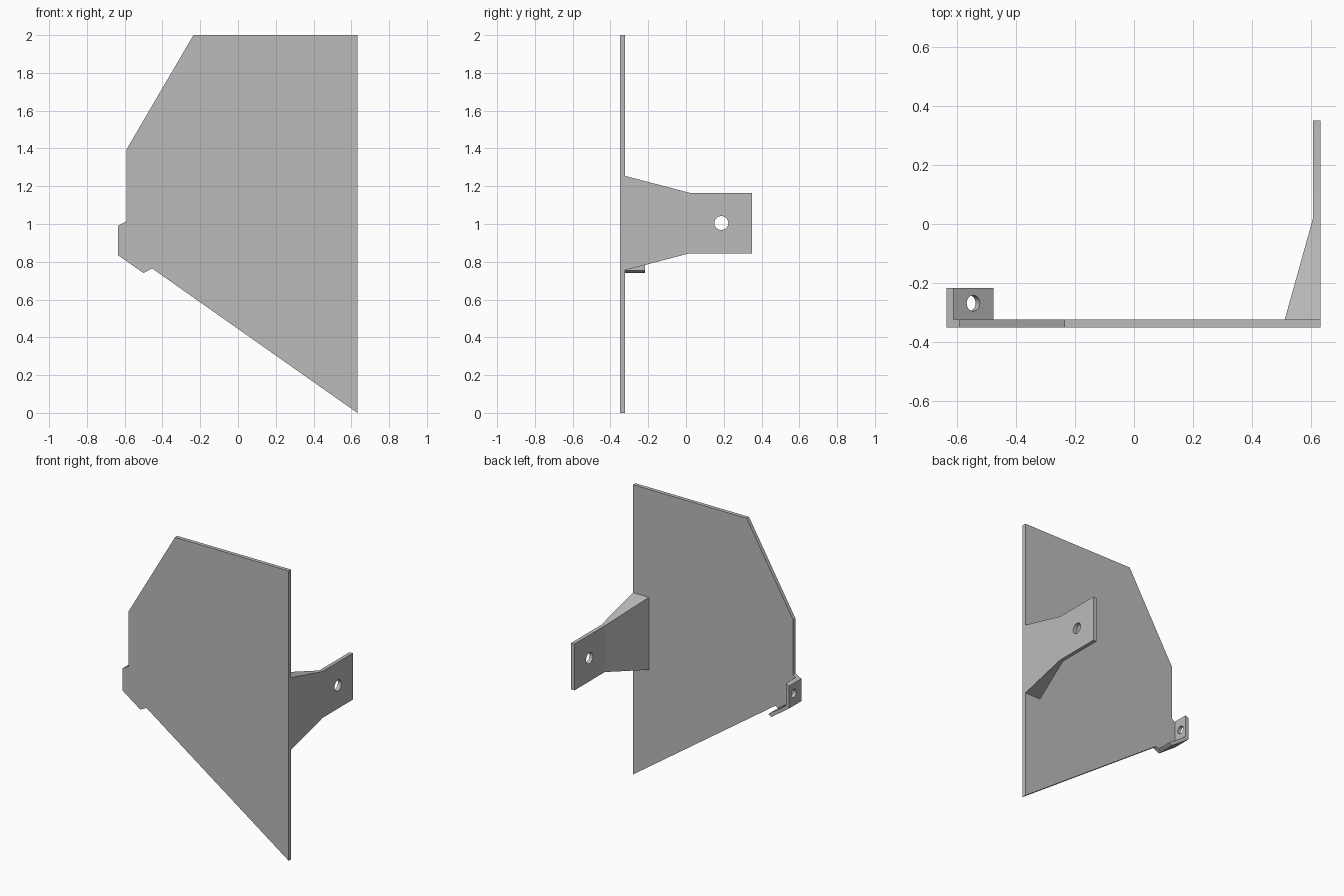
import bpy
import bmesh
from mathutils import Vector

cube = bpy.data.objects.get("Cube")
if cube:
    bpy.data.objects.remove(cube, do_unlink=True)

# One plain sheet-metal grey
grey = bpy.data.materials.new("metal_grey")
grey.use_nodes = True
COLOUR = (0.5, 0.5, 0.5, 1)
grey.diffuse_color = COLOUR
grey.node_tree.nodes["Principled BSDF"].inputs["Base Color"].default_value = COLOUR

FRONT, BACK = -0.35, -0.324      # faces of the main panel
SIDE, INNER = 0.632, 0.606       # outer and inner faces of the bracket


def finish(name, bm):
    bmesh.ops.recalc_face_normals(bm, faces=bm.faces)
    mesh = bpy.data.meshes.new(name)
    bm.to_mesh(mesh)
    bm.free()
    mesh.materials.append(grey)
    obj = bpy.data.objects.new(name, mesh)
    bpy.context.collection.objects.link(obj)
    return obj


def plate(name, outline, depth):
    """Extrude a flat outline of 3D points along the depth vector."""
    bm = bmesh.new()
    face = bm.faces.new([bm.verts.new(p) for p in outline])
    new = bmesh.ops.extrude_face_region(bm, geom=[face])["geom"]
    verts = [v for v in new if isinstance(v, bmesh.types.BMVert)]
    bmesh.ops.translate(bm, verts=verts, vec=depth)
    return finish(name, bm)


def drill(obj, centre, axis, radius):
    """Cut a round hole through a plate."""
    bpy.ops.mesh.primitive_cylinder_add(vertices=32, radius=radius, depth=0.08, location=centre)
    cutter = bpy.context.object
    cutter.rotation_euler = Vector(axis).to_track_quat("Z", "Y").to_euler()
    cutter.hide_render = True
    cutter.data.materials.append(grey)
    mod = obj.modifiers.new("hole", "BOOLEAN")
    mod.operation = "DIFFERENCE"
    mod.solver = "EXACT"
    mod.object = cutter
    select(obj)
    bpy.ops.object.modifier_apply(modifier=mod.name)
    bpy.data.objects.remove(cutter, do_unlink=True)


def select(obj):
    bpy.ops.object.select_all(action="DESELECT")
    obj.select_set(True)
    bpy.context.view_layer.objects.active = obj


# Main panel with clipped corner and sloping lower edge
panel = [(-0.236, 2), (SIDE, 2), (SIDE, 0), (-0.455, 0.765), (-0.5, 0.74),
         (-0.635, 0.835), (-0.635, 0.99), (-0.59, 1.015), (-0.59, 1.395)]
plate("main_panel", [(x, FRONT, z) for x, z in panel], (0, BACK - FRONT, 0))

# Bent corner tab behind the panel, drilled through both legs
tab = [(-0.635, 0.99), (-0.635, 0.835), (-0.5, 0.74),
       (-0.476, 0.754), (-0.611, 0.848), (-0.611, 1.004)]
corner_tab = plate("corner_tab", [(x, BACK, z) for x, z in tab], (0, 0.108, 0))
drill(corner_tab, (-0.623, -0.268, 0.92), (1, 0, 0), 0.027)
drill(corner_tab, (-0.552, -0.268, 0.79), (0.575, 0, 0.818), 0.027)

# Side bracket, tapering back to a straight drilled lug
half = [(BACK, 0.25), (0.02, 0.16), (0.35, 0.16)]
MID = 1.005
profile = [(y, MID + h) for y, h in half] + [(y, MID - h) for y, h in reversed(half)]
bracket = plate("side_bracket", [(INNER, y, z) for y, z in profile], (SIDE - INNER, 0, 0))
drill(bracket, (0.619, 0.187, MID), (1, 0, 0), 0.037)

# Wedge gusset bracing the bracket against the panel
bm = bmesh.new()
corners = [(INNER, BACK, 0.25), (0.51, BACK, 0.25), (INNER, 0.02, 0.16)]
low, high = ([bm.verts.new((x, y, MID + s * h)) for x, y, h in corners] for s in (-1, 1))
bm.faces.new(low)
bm.faces.new(high)
for i in range(3):
    j = (i + 1) % 3
    bm.faces.new((low[i], low[j], high[j], high[i]))
finish("bracket_gusset", bm)

# Round the hole walls while keeping sheet edges crisp
for obj in (corner_tab, bracket):
    select(obj)
    bpy.ops.object.shade_smooth_by_angle()
